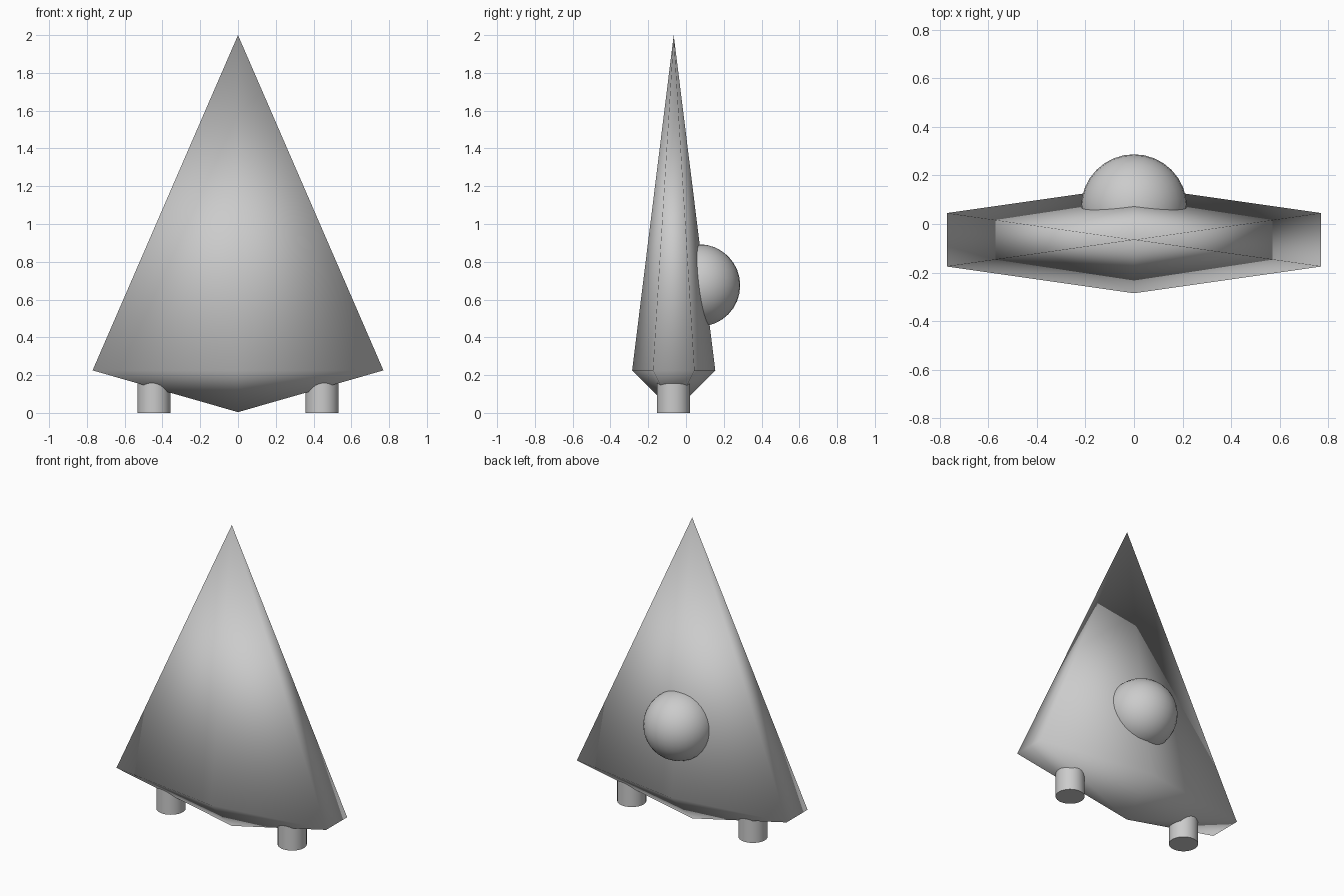
import bpy, bmesh, math

if "Cube" in bpy.data.objects:
    bpy.data.objects.remove(bpy.data.objects["Cube"])

BODY_Y = -0.065   # centre plane of the flattened body
RIM_Z = 0.225     # height of the widest ring


def finish(name):
    ob = bpy.context.object
    ob.name = name
    return ob


# Body: flattened six-sided spike with a shallow pointed underside
bm = bmesh.new()
ring = []
for i in range(6):
    a = math.radians(30 + 60 * i)
    ring.append(bm.verts.new((0.889 * math.cos(a), BODY_Y + 0.22 * math.sin(a), RIM_Z)))
tip = bm.verts.new((0, BODY_Y, 2.0))
keel = bm.verts.new((0, BODY_Y, 0.004))
for a, b in zip(ring, ring[1:] + ring[:1]):
    bm.faces.new((a, b, tip))
    bm.faces.new((b, a, keel))
bmesh.ops.recalc_face_normals(bm, faces=bm.faces)
for f in bm.faces:
    f.smooth = True
mesh = bpy.data.meshes.new("body")
bm.to_mesh(mesh)
bm.free()
bpy.context.collection.objects.link(bpy.data.objects.new("body", mesh))

# Round dome set into the back
bpy.ops.mesh.primitive_uv_sphere_add(segments=32, ring_count=16, radius=0.218,
                                     location=(0, 0.069, 0.675))
finish("back_dome")
bpy.ops.object.shade_smooth()

# Two short legs
for side, x in (("left", -0.445), ("right", 0.445)):
    bpy.ops.mesh.primitive_cylinder_add(vertices=32, radius=0.0875, depth=0.16,
                                        location=(x, BODY_Y - 0.002, 0.08))
    finish(side + "_leg")
    bpy.ops.object.shade_smooth_by_angle(angle=math.radians(30))
